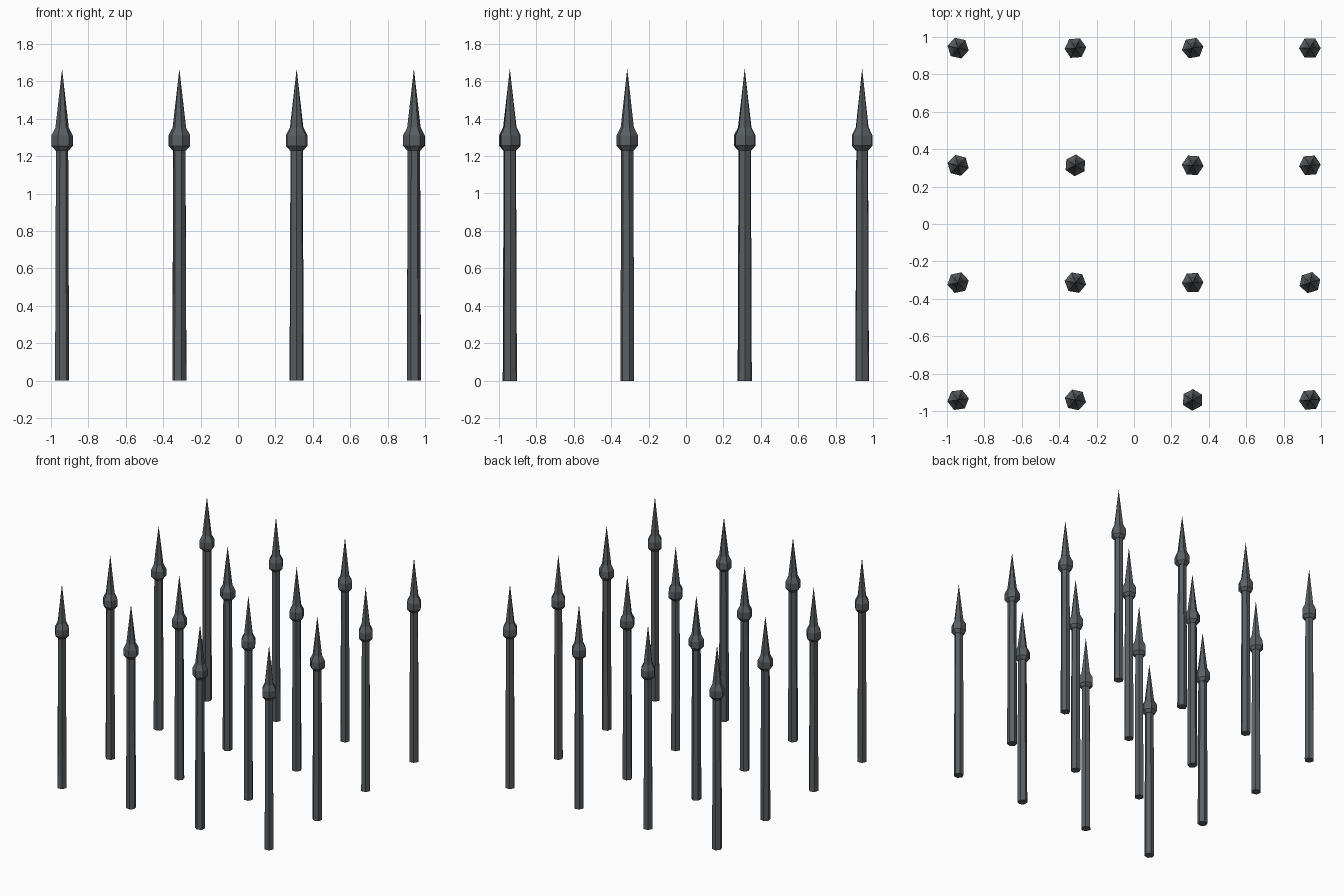
import bpy, bmesh
from math import cos, sin, radians, pi

if "Cube" in bpy.data.objects:
    bpy.data.objects.remove(bpy.data.objects["Cube"])

SIDES = 6
STEP = 0.627

# Turn of each spike in degrees, rows from front to back
TURNS = [(8, -12, 28, 5),
         (12, -10, 2, 18),
         (-14, 26, -4, 4),
         (-12, 4, 10, 0)]

# (radius, height) outlines; a zero radius closes to a point
SHAFT = [(0.038, 0), (0.033, 1.24)]
HEAD = [(0.036, 1.23), (0.058, 1.255), (0.058, 1.31), (0.036, 1.353), (0, 1.667)]


def lathe(name, profile, x, y, turn):
    bm = bmesh.new()
    rings = []
    for r, z in profile:
        if r == 0:
            rings.append([bm.verts.new((0, 0, z))] * SIDES)
            continue
        angles = [radians(turn) + 2 * pi * i / SIDES for i in range(SIDES)]
        rings.append([bm.verts.new((r * cos(a), r * sin(a), z)) for a in angles])
    for low, high in zip(rings, rings[1:]):
        for i in range(SIDES):
            j = (i + 1) % SIDES
            corners = [low[i], low[j], high[j], high[i]]
            bm.faces.new(list(dict.fromkeys(corners)))
    # end caps
    bm.faces.new(rings[0][::-1])
    if profile[-1][0] > 0:
        bm.faces.new(rings[-1])
    mesh = bpy.data.meshes.new(name)
    bm.to_mesh(mesh)
    bm.free()
    obj = bpy.data.objects.new(name, mesh)
    obj.location = (x, y, 0)
    bpy.context.collection.objects.link(obj)
    # dark iron
    mesh.materials.append(iron)


iron = bpy.data.materials.new("dark_iron")
iron.diffuse_color = (0.10, 0.115, 0.125, 1)
iron.use_nodes = True
iron.node_tree.nodes["Principled BSDF"].inputs["Base Color"].default_value = iron.diffuse_color

# Four by four field of spikes
for row, turns in enumerate(TURNS):
    for col, turn in enumerate(turns):
        x, y = (col - 1.5) * STEP, (row - 1.5) * STEP
        lathe(f"spike_shaft_{row}_{col}", SHAFT, x, y, turn)
        lathe(f"spike_head_{row}_{col}", HEAD, x, y, turn)
